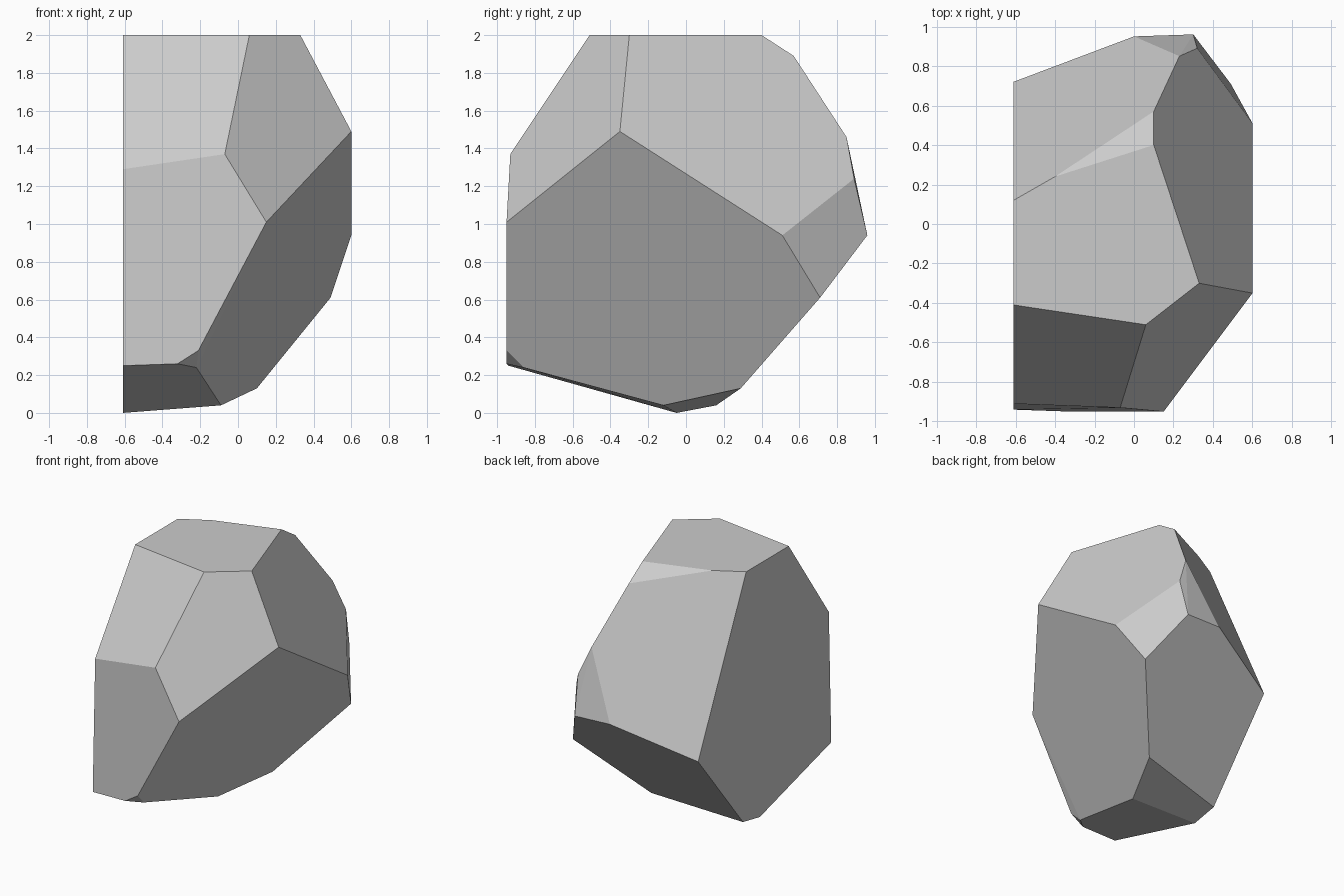
import bpy
import bmesh
from math import radians

if "Cube" in bpy.data.objects:
    bpy.data.objects.remove(bpy.data.objects["Cube"], do_unlink=True)


def make_material(name, colour):
    material = bpy.data.materials.new(name)
    material.use_nodes = True
    material.diffuse_color = colour
    shader = material.node_tree.nodes["Principled BSDF"]
    shader.inputs["Base Color"].default_value = colour
    return material


def make_faceted_stone(name, rings, material):
    """Wrap a tight flat-sided skin around rings of corner points."""
    mesh = bpy.data.meshes.new(name)
    bm = bmesh.new()
    for ring in rings:
        for corner in ring:
            bm.verts.new(corner)
    bmesh.ops.convex_hull(bm, input=bm.verts[:])
    # Merge the triangles of each flat facet
    bmesh.ops.dissolve_limit(bm, angle_limit=radians(3),
                             verts=bm.verts[:], edges=bm.edges[:])
    bmesh.ops.recalc_face_normals(bm, faces=bm.faces[:])
    for face in bm.faces:
        face.smooth = False
    bm.to_mesh(mesh)
    bm.free()
    mesh.materials.append(material)
    stone = bpy.data.objects.new(name, mesh)
    bpy.context.scene.collection.objects.link(stone)
    return stone


side = -0.61  # flat split side of the stone

# Level top facet
crown = [(x, y, 2) for x, y in (
    (side, -0.41), (0.06, -0.51), (0.33, -0.3),
    (0.1, 0.4), (-0.4, 0.24), (side, 0.12))]

# Corners of the upper slopes, front then back
shoulder = [
    (side, -0.91, 1.29), (-0.07, -0.93, 1.37), (0.6, -0.35, 1.49),
    (0.1, 0.57, 1.89), (0.23, 0.85, 1.46), (0.32, 0.89, 1.24)]

# Widest part of the stone
waist = [
    (0.15, -0.95, 1.01), (0.6, 0.51, 0.94), (0.3, 0.96, 0.94),
    (0, 0.95, 0.95), (side, 0.72, 0.73), (0.49, 0.71, 0.61)]

# Undercut and pointed base
base = [
    (side, -0.94, 0.25), (-0.32, -0.95, 0.26), (-0.21, -0.95, 0.33),
    (-0.22, -0.86, 0.24), (-0.09, -0.12, 0.04), (0.1, 0.29, 0.13),
    (side, 0.16, 0.04), (side, -0.05, 0)]

grey = make_material("stone grey", (0.6, 0.6, 0.6, 1))
make_faceted_stone("rock", [crown, shoulder, waist, base], grey)
